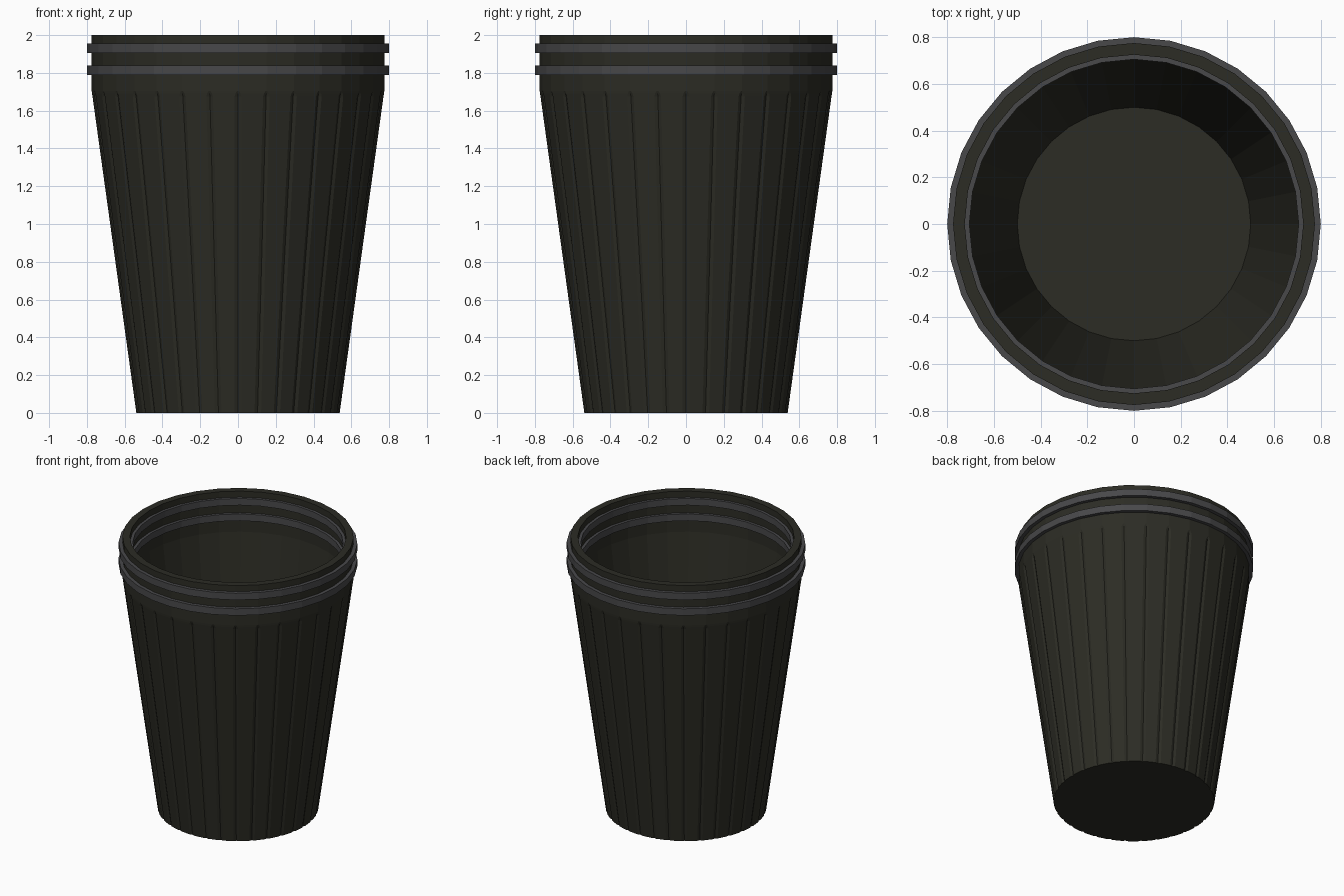
import bpy, bmesh
from math import sin, cos, pi
from mathutils import Vector

if "Cube" in bpy.data.objects:
    bpy.data.objects.remove(bpy.data.objects["Cube"])

SIDES = 32


def material(name, rgb):
    m = bpy.data.materials.new(name)
    m.diffuse_color = (*rgb, 1)
    m.use_nodes = True
    m.node_tree.nodes["Principled BSDF"].inputs["Base Color"].default_value = m.diffuse_color
    return m


def make_object(name, bm, mat):
    bmesh.ops.recalc_face_normals(bm, faces=bm.faces)
    me = bpy.data.meshes.new(name)
    bm.to_mesh(me)
    bm.free()
    me.materials.append(mat)
    ob = bpy.data.objects.new(name, me)
    bpy.context.collection.objects.link(ob)
    return ob


def bridge(bm, a, b):
    n = len(a)
    for i in range(n):
        j = (i + 1) % n
        bm.faces.new((a[i], a[j], b[j], b[i]))


def fluted_loop(bm, r, z, half_width, depth):
    """32-gon loop with a small notch at every corner."""
    corner = [Vector((r * cos(2 * pi * i / SIDES), r * sin(2 * pi * i / SIDES), z))
              for i in range(SIDES)]
    pts = []
    for i, c in enumerate(corner):
        before = (corner[i - 1] - c).normalized()
        after = (corner[(i + 1) % SIDES] - c).normalized()
        inward = Vector((-c.x, -c.y, 0)).normalized()
        pts += [c + before * half_width, c + inward * depth, c + after * half_width]
    return [bm.verts.new(p) for p in pts]


dark = material("dark_plastic", (0.025, 0.025, 0.018))
grey = material("grey_band", (0.065, 0.065, 0.068))

# Cup body: fluted tapering outside, straight collar, smooth hollow inside
W, D = 0.018, 0.009
rows = [(0.54, 0.0, W, D), (0.772, 1.675, W, D), (0.774, 1.69, W * 0.75, D * 0.7),
        (0.775, 1.705, W * 0.3, 0), (0.775, 2.0, W * 0.3, 0),
        (0.725, 2.0, W * 0.3, 0), (0.725, 1.70, W * 0.3, 0), (0.50, 0.05, W * 0.3, 0)]
bm = bmesh.new()
loops = [fluted_loop(bm, *row) for row in rows]
for a, b in zip(loops, loops[1:]):
    bridge(bm, a, b)
bm.faces.new(loops[0])
bm.faces.new(loops[-1])
make_object("cup_body", bm, dark)

# Two bands passing through the collar, showing outside and inside
for name, z in (("lower_band", 1.815), ("upper_band", 1.93)):
    bm = bmesh.new()
    section = [(0.80, z - 0.025), (0.80, z + 0.025), (0.705, z + 0.025), (0.705, z - 0.025)]
    loops = [[bm.verts.new((r * cos(2 * pi * i / SIDES), r * sin(2 * pi * i / SIDES), h))
              for i in range(SIDES)] for r, h in section]
    for k in range(4):
        bridge(bm, loops[k], loops[(k + 1) % 4])
    make_object(name, bm, grey)
